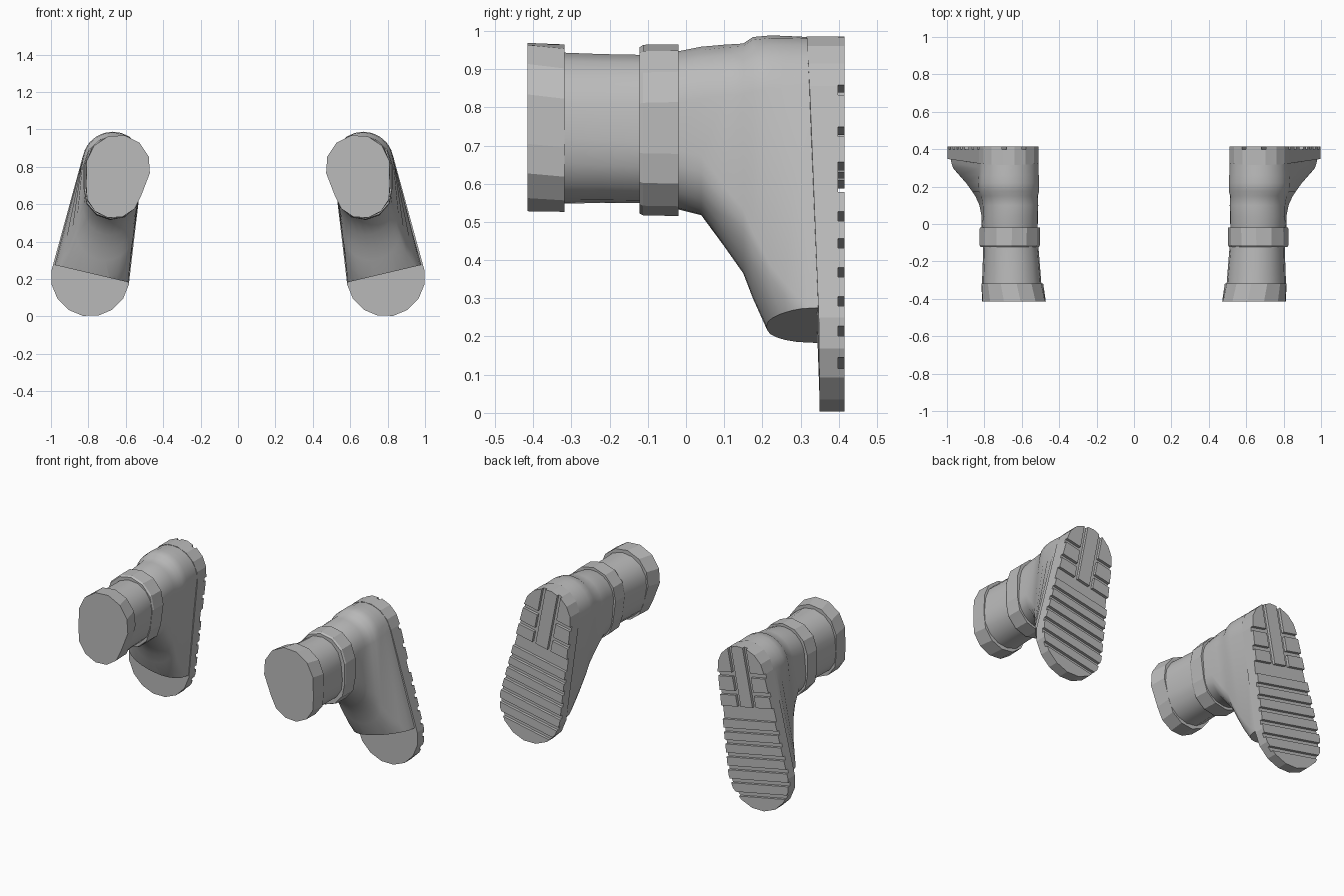
import bpy, bmesh, math
from mathutils import Vector

if "Cube" in bpy.data.objects:
    bpy.data.objects.remove(bpy.data.objects["Cube"])

grey = bpy.data.materials.new("plain grey")
grey.diffuse_color = (0.5, 0.5, 0.5, 1)
grey.use_nodes = True
grey.node_tree.nodes["Principled BSDF"].inputs["Base Color"].default_value = grey.diffuse_color


def capsule(xt, zt, rt, xb, zb, rb, n):
    """Outline round two circles (heel end, toe end) in the x-z plane."""
    a = math.atan2(zt - zb, xt - xb)
    pts = []
    for cx, cz, r, s in ((xt, zt, rt, -0.5), (xb, zb, rb, 0.5)):
        for i in range(n):
            t = a + math.pi * (s + i / (n - 1))
            pts.append((cx + r * math.cos(t), cz + r * math.sin(t)))
    return pts


def loft(rings):
    """Skin a list of rings of 3D points and cap both ends."""
    bm = bmesh.new()
    rows = [[bm.verts.new(p) for p in ring] for ring in rings]
    n = len(rows[0])
    for a, b in zip(rows, rows[1:]):
        for i in range(n):
            j = (i + 1) % n
            bm.faces.new((a[i], a[j], b[j], b[i]))
    bm.faces.new(rows[0])
    bm.faces.new(rows[-1])
    return bm


def finish(name, bm, angle=None):
    bmesh.ops.recalc_face_normals(bm, faces=bm.faces)
    me = bpy.data.meshes.new(name)
    bm.to_mesh(me)
    bm.free()
    me.materials.append(grey)
    if angle:
        me.polygons.foreach_set("use_smooth", [True] * len(me.polygons))
        me.set_sharp_from_angle(angle=math.radians(angle))
    ob = bpy.data.objects.new(name, me)
    bpy.context.collection.objects.link(ob)
    ob.modifiers.new("other_boot", 'MIRROR').use_mirror_merge = False
    return ob


def sections(rows, n):
    return loft([[(x, y, z) for x, z in capsule(*c, n)] for y, *c in rows])


# leg of the boot
finish("shaft", sections([
    (-0.33, .650, .787, .157, .662, .700, .153),
    (-0.22, .652, .790, .150, .664, .695, .146),
    (-0.10, .655, .795, .143, .666, .690, .142)], 8), 40)

# thick bands at the opening and the ankle
finish("top_cuff", sections([
    (-0.415, .640, .800, .172, .665, .675, .150),
    (-0.318, .650, .800, .166, .667, .675, .150)], 7))
finish("ankle_band", sections([
    (-0.122, .664, .800, .157, .672, .672, .150),
    (-0.112, .664, .802, .162, .672, .670, .153),
    (-0.020, .663, .803, .162, .672, .668, .153)], 7))

# foot, widening to the sole, with the toe cut off flat
foot = sections([
    (-0.03, .660, .800, .145, .670, .680, .145),
    (0.04, .660, .812, .147, .670, .662, .145),
    (0.10, .660, .815, .149, .685, .578, .142),
    (0.15, .665, .815, .152, .700, .515, .150),
    (0.175, .668, .822, .162, .712, .455, .155),
    (0.22, .670, .825, .163, .735, .365, .165),
    (0.26, .670, .825, .162, .755, .310, .180),
    (0.30, .670, .825, .160, .775, .260, .195),
    (0.352, .670, .825, .158, .785, .220, .203)], 12)
bmesh.ops.bisect_plane(foot, geom=foot.verts[:] + foot.edges[:] + foot.faces[:],
                       plane_co=(.604, 0, .187), plane_no=(.235, 0, -1),
                       clear_outer=True)
bmesh.ops.holes_fill(foot, edges=[e for e in foot.edges if e.is_boundary], sides=0)
finish("foot", foot, 40)

# sole slab, thicker at the heel
outline = capsule(.67, .825, .163, .79, .21, .21, 9)
sole = loft([
    [(x, 0.35 - 0.01 * min(z, .5) - 0.06 * max(z - .5, 0), z) for x, z in outline],
    [(x, 0.398, z) for x, z in outline]])
finish("sole", sole)


def clip(poly, f):
    """Keep the part of a polygon where the linear function f is positive."""
    out = []
    for p, q in zip(poly, poly[1:] + poly[:1]):
        a, b = f(*p), f(*q)
        if a >= 0:
            out.append(p)
        if a * b < 0:
            t = a / (a - b)
            out.append((p[0] + t * (q[0] - p[0]), p[1] + t * (q[1] - p[1])))
    return out


def across(x, z):
    return x - .67 - .195 * (.825 - z)


def along(x, z):
    return z - .2 * (x - .75)


def lug(name, v0, v1, u0=-1, u1=1):
    p = clip(outline, lambda x, z: along(x, z) - v0)
    p = clip(p, lambda x, z: v1 - along(x, z))
    p = clip(p, lambda x, z: across(x, z) - u0)
    p = clip(p, lambda x, z: u1 - across(x, z))
    if len(p) > 2:
        finish(name, loft([[(x, y, z) for x, z in p] for y in (0.396, 0.415)]))


# tread bars under the front of the foot
grooves = [-.1, .085, .165, .245, .325, .405, .48, .56]
for a, b in zip(grooves, grooves[1:]):
    lug("tread_bar", a + .013, b - .013)

# heel blocks: one centre block and three on each side
lug("heel_centre_block", .63, 1.2, -.042, .042)
for v0, v1 in ((.63, .70), (.727, .815), (.842, 1.2)):
    lug("heel_inner_block", v0, v1, -1, -.066)
    lug("heel_outer_block", v0, v1, .066, 1)
